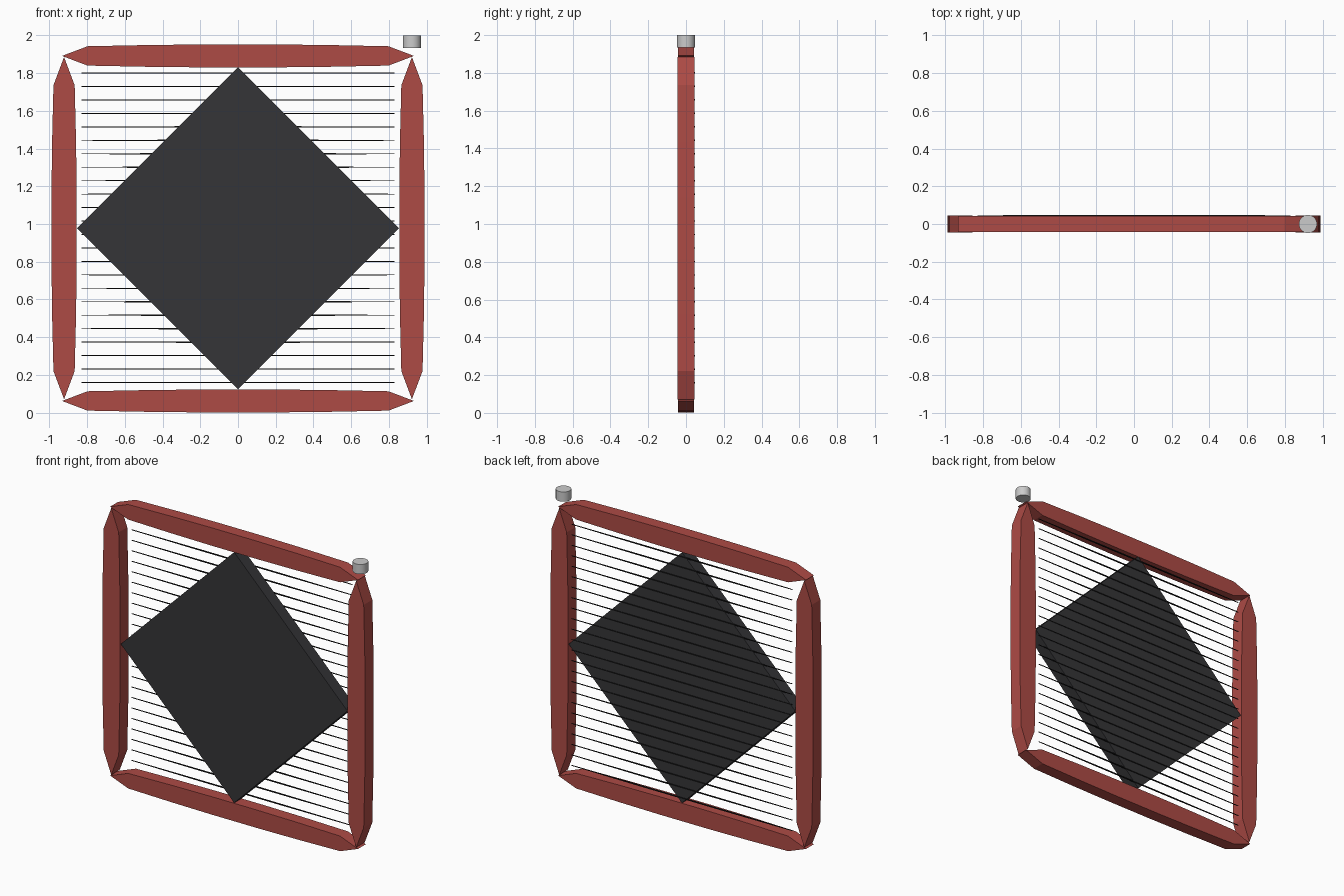
import bpy, bmesh, math
from mathutils import Matrix, Vector

if "Cube" in bpy.data.objects:
    bpy.data.objects.remove(bpy.data.objects["Cube"])


def material(name, rgb):
    m = bpy.data.materials.new(name)
    m.diffuse_color = (*rgb, 1)
    m.use_nodes = True
    m.node_tree.nodes["Principled BSDF"].inputs["Base Color"].default_value = m.diffuse_color
    return m


RED = material("red_paint", (0.42, 0.07, 0.06))
DARK = material("dark_panel", (0.035, 0.035, 0.038))
BLACK = material("black_wire", (0.01, 0.01, 0.01))


def finish(bm, name, mat=None):
    bmesh.ops.recalc_face_normals(bm, faces=bm.faces)
    mesh = bpy.data.meshes.new(name)
    bm.to_mesh(mesh)
    bm.free()
    obj = bpy.data.objects.new(name, mesh)
    bpy.context.collection.objects.link(obj)
    if mat:
        mesh.materials.append(mat)
    return obj


def slab(name, outline, y0, y1, mat):
    """Extrude an (x, z) outline along y."""
    bm = bmesh.new()
    face = bm.faces.new([bm.verts.new((x, y0, z)) for x, z in outline])
    ext = bmesh.ops.extrude_face_region(bm, geom=[face])
    verts = [v for v in ext["geom"] if isinstance(v, bmesh.types.BMVert)]
    bmesh.ops.translate(bm, verts=verts, vec=(0, y1 - y0, 0))
    return finish(bm, name, mat)


def bar(name, cx, cz, half_len, half_wid, knee, half_depth, vertical):
    """Bulging bar with wedge ends."""
    side = [(-knee, 0.84), (-0.5, 0.95), (-0.18, 1), (0.18, 1), (0.5, 0.95), (knee, 0.84)]
    pts = [(-1, 0)] + side + [(1, 0)] + [(a, -w) for a, w in reversed(side)]
    pts = [(a * half_len, w * half_wid) for a, w in pts]
    if vertical:
        pts = [(w, a) for a, w in pts]
    slab(name, [(cx + x, cz + z) for x, z in pts], -half_depth, half_depth, RED)


# frame
for s, label in ((-1, "left"), (1, "right")):
    bar(f"{label}_frame_bar", s * 0.922, 0.978, 0.907, 0.067, 0.835, 0.046, True)
for cz, label in ((0.062, "bottom"), (1.891, "top")):
    bar(f"{label}_frame_bar", 0, cz, 0.933, 0.061, 0.855, 0.042, False)

# diamond panel
R = 0.853
slab("diamond_panel", [(0, 0.978 - R), (R, 0.978), (0, 0.978 + R), (-R, 0.978)],
     -0.041, 0.043, DARK)

# horizontal wires, slightly thicker in the middle
for i in range(24):
    z = 0.16 + i * 1.64 / 23
    bm = bmesh.new()
    rings = []
    for x, r in ((-0.83, 0.002), (-0.3, 0.0035), (0.3, 0.0035), (0.83, 0.002)):
        rings.append([bm.verts.new((x, 0.044 + a * r, z + b * r))
                      for a, b in ((1, 1), (-1, 1), (-1, -1), (1, -1))])
    for p, q in zip(rings, rings[1:]):
        for k in range(4):
            bm.faces.new((p[k], p[(k + 1) % 4], q[(k + 1) % 4], q[k]))
    bm.faces.new(rings[0])
    bm.faces.new(rings[-1])
    finish(bm, f"wire_{i + 1:02d}", BLACK)

# small round cap above the right corner
bm = bmesh.new()
bmesh.ops.create_cone(bm, cap_ends=True, segments=32, radius1=0.048, radius2=0.048,
                      depth=0.066, matrix=Matrix.Translation(Vector((0.922, 0, 1.967))))
cap = finish(bm, "corner_cap")
bpy.context.view_layer.objects.active = cap
cap.select_set(True)
bpy.ops.object.shade_smooth_by_angle(angle=math.radians(30))
